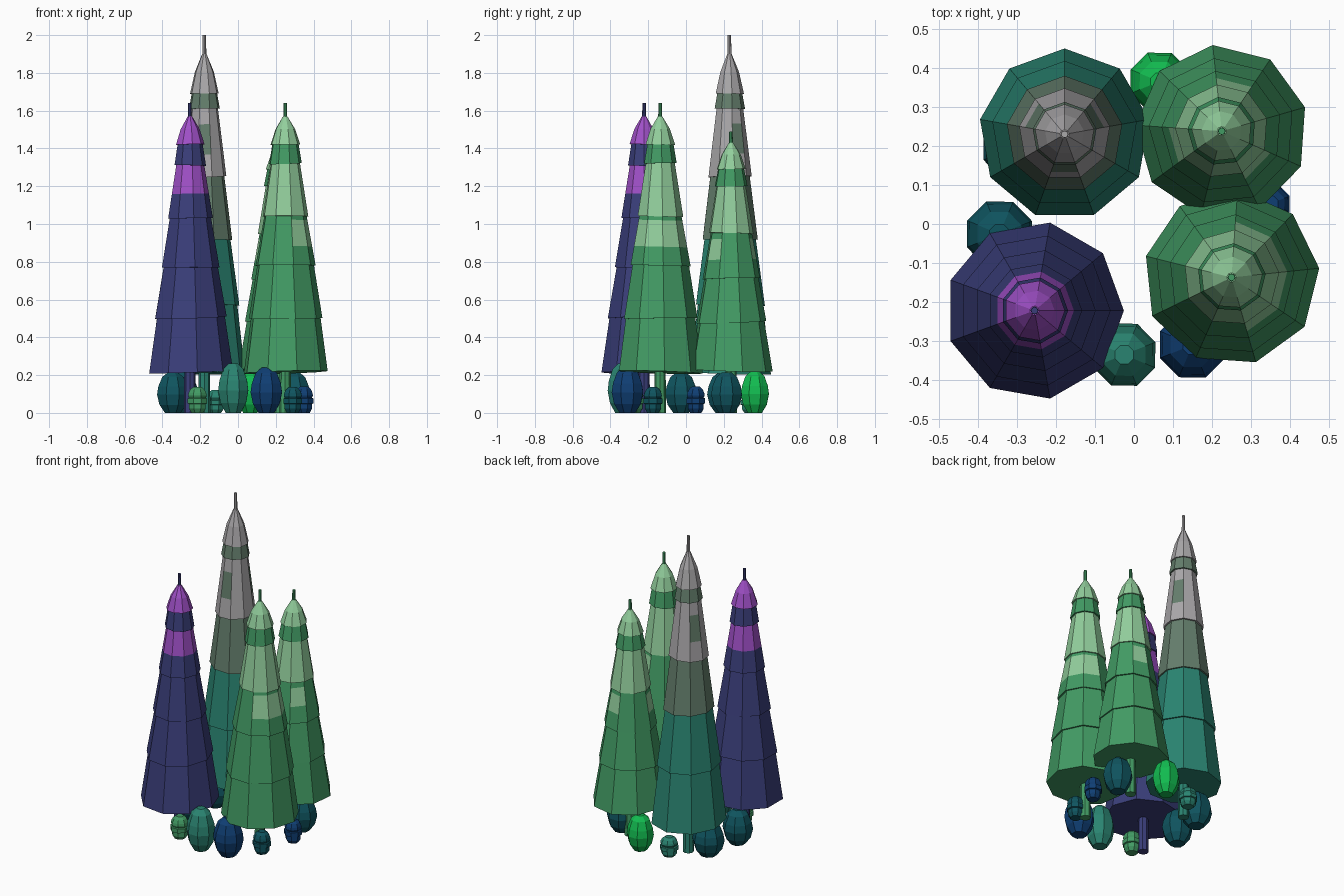
import bpy, bmesh, math, random
from mathutils import Matrix, Vector

random.seed(4)
if "Cube" in bpy.data.objects:
    bpy.data.objects.remove(bpy.data.objects["Cube"], do_unlink=True)


def linear(c):
    c /= 255
    return c / 12.92 if c <= 0.04045 else ((c + 0.055) / 1.055) ** 2.4


def material(name, *rgb):
    col = [linear(c) for c in rgb] + [1]
    m = bpy.data.materials.new(name)
    m.use_nodes = True
    m.diffuse_color = col
    m.node_tree.nodes["Principled BSDF"].inputs["Base Color"].default_value = col
    return m


MATS = {
    "green": material("leaf green", 66, 155, 100),
    "light": material("light green", 146, 206, 156),
    "indigo": material("indigo", 58, 62, 122),
    "purple": material("purple", 160, 80, 200),
    "gray": material("gray", 170, 168, 170),
    "moss": material("gray green", 100, 126, 108),
    "teal": material("sea teal", 42, 132, 113),
    "dark": material("dark teal", 15, 84, 95),
    "navy": material("navy", 15, 62, 115),
    "bright": material("bright green", 18, 188, 80),
}


def loft(bm, rings, sides, turn, colour, slots, tilt=None):
    """Stack polygon rings (radius, z), closed at both ends; colour(band, side) picks a material."""
    loops = []
    for r, z in rings:
        loop = []
        for i in range(sides):
            a = turn + math.tau * i / sides
            p = Vector((r * math.cos(a), r * math.sin(a), z))
            if tilt:
                p.z += tilt[0] * p.x + tilt[1] * p.y
            loop.append(bm.verts.new(p))
        loops.append(loop)
    for b, (low, high) in enumerate(zip(loops, loops[1:])):
        for i in range(sides):
            j = (i + 1) % sides
            f = bm.faces.new((low[i], low[j], high[j], high[i]))
            f.material_index = slots.index(colour(b, i))
    bm.faces.new(loops[0][::-1]).material_index = slots.index(colour(0, 0))
    bm.faces.new(loops[-1]).material_index = slots.index(colour(len(rings) - 2, 0))


def finish(name, bm, slots, x, y):
    mesh = bpy.data.meshes.new(name)
    bm.to_mesh(mesh)
    bm.free()
    for s in slots:
        mesh.materials.append(MATS[s])
    ob = bpy.data.objects.new(name, mesh)
    ob.location = (x, y, 0)
    bpy.context.collection.objects.link(ob)


def tree(name, x, y, turn, tiers, tip, top, trunk):
    """tiers: (z, radius, colour) plus optional (low, high, colour, sides) painted patch."""
    slots = list(MATS)
    bm = bmesh.new()
    for n, (z, r, col, *patch) in enumerate(tiers):
        if n + 1 < len(tiers):
            nz, nr = tiers[n + 1][:2]
            end = (nr - 0.014, nz + 0.03)
            rings = [(r, z), end]
        else:
            end = (0.012, tip)
            rings = [(r, z), (r * 0.66, z + (tip - z) * 0.55), end]
        if patch:
            low, high, pcol, sides = patch[0]
            cut = lambda h: (r + (end[0] - r) * (h - z) / (end[1] - z), h)
            rings = [(r, z), cut(low), cut(high), end]
        else:
            pcol, sides = col, ()
        tilt = [random.uniform(-0.04, 0.04) for _ in "xy"]
        loft(bm, rings, 9, math.radians(turn),
             lambda b, i: pcol if b == 1 and i in sides else col, slots, tilt)
    finish(name + "_foliage", bm, slots, x, y)
    # tapered trunk poking out as the tip
    bm = bmesh.new()
    mid = tip * 0.6
    loft(bm, [(0.032, 0), (0.02, mid), (0.009, top)], 8, 0, lambda b, i: trunk[b], slots)
    finish(name + "_trunk", bm, slots, x, y)


ALL = range(9)
tree("tall_gray_tree", -0.178, 0.23, 10, [
    (0.21, 0.22, "teal"), (0.57, 0.188, "teal"), (0.92, 0.15, "moss"),
    (1.25, 0.118, "gray", (1.37, 1.53, "moss", (0, 3, 6))),
    (1.61, 0.083, "moss"), (1.69, 0.077, "gray")], 1.9, 2.0, ("teal", "gray"))
tree("back_green_tree", 0.225, 0.238, 16, [
    (0.225, 0.222, "green"), (0.48, 0.188, "green"),
    (0.71, 0.155, "green", (0.81, 0.92, "light", (1, 4, 7))),
    (0.95, 0.12, "light"), (1.2, 0.088, "green"), (1.29, 0.078, "light")],
    1.43, 1.49, ("green", "green"))
tree("front_green_tree", 0.25, -0.137, 6, [
    (0.215, 0.226, "green"), (0.5, 0.198, "green"),
    (0.78, 0.162, "green", (0.88, 1.02, "light", (7, 8, 0, 1))),
    (1.04, 0.123, "light"), (1.32, 0.088, "green"), (1.42, 0.08, "light")],
    1.57, 1.64, ("green", "green"))
tree("purple_tree", -0.255, -0.222, 0, [
    (0.215, 0.229, "indigo"), (0.505, 0.195, "indigo"), (0.77, 0.157, "indigo"),
    (1.03, 0.122, "indigo", (1.16, 1.33, "purple", ALL)),
    (1.31, 0.086, "indigo"), (1.42, 0.078, "purple")], 1.57, 1.64, ("indigo", "indigo"))


# bushes: rounded faceted ones, and small ones with raised bands
ROUND = [(0.5, 0), (0.85, 0.2), (1, 0.45), (0.92, 0.65), (0.68, 0.88), (0.3, 1)]
BANDED = [(0.6, 0), (0.85, 0.16), (0.85, 0.34), (1, 0.36), (1, 0.55), (0.85, 0.57),
          (0.95, 0.66), (0.9, 0.76), (0.72, 0.9), (0.4, 1)]


def bush(name, x, y, r, h, col, profile=ROUND):
    bm = bmesh.new()
    loft(bm, [(r * a, h * b) for a, b in profile], 8, math.radians(22),
         lambda b, i: col, [col])
    finish(name, bm, [col], x, y)


bush("left_bush", -0.345, -0.026, 0.09, 0.215, "dark")
bush("front_bush", -0.025, -0.335, 0.086, 0.262, "teal")
bush("front_right_bush", 0.15, -0.31, 0.09, 0.24, "navy")
bush("back_bush", 0.065, 0.365, 0.08, 0.22, "bright")
bush("right_back_bush", 0.3, 0.215, 0.088, 0.215, "dark")
bush("left_back_bush", -0.298, 0.2, 0.095, 0.215, "dark")
bush("small_right_bush", 0.35, 0.052, 0.053, 0.14, "navy", BANDED)
bush("small_front_right_bush", 0.29, -0.175, 0.054, 0.137, "dark", BANDED)
bush("small_front_left_bush", -0.215, -0.275, 0.056, 0.138, "green", BANDED)
bush("small_back_bush", -0.12, 0.34, 0.055, 0.12, "teal", BANDED)
